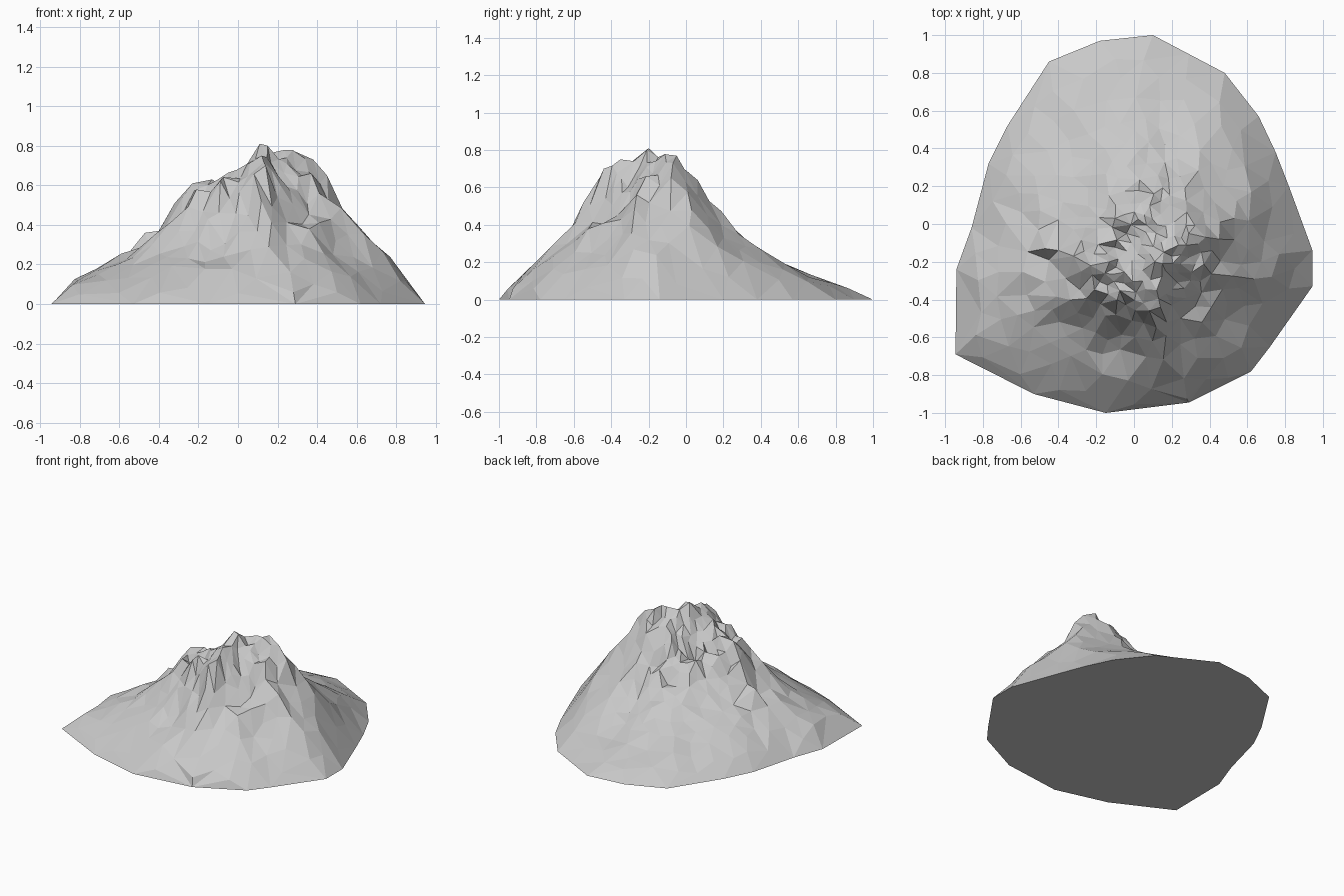
import bpy, bmesh, math, random
from mathutils import Vector, noise
from mathutils.geometry import delaunay_2d_cdt

old = bpy.data.objects.get("Cube")
if old:
    bpy.data.objects.remove(old, do_unlink=True)
random.seed(7)

# Foot of the mountain, counter-clockwise
OUTLINE = [Vector(p) for p in (
    (.1, 1), (-.18, .97), (-.45, .86), (-.67, .52), (-.77, .32), (-.86, -.02),
    (-.94, -.24), (-.945, -.69), (-.53, -.9), (-.15, -1), (.29, -.945),
    (.62, -.78), (.72, -.65), (.945, -.33), (.945, -.14), (.82, .2),
    (.75, .38), (.66, .57), (.48, .8), (.29, .9))]
SUMMIT = Vector((.12, -.22))

# Slope profiles every 30 degrees from +x, in hundredths, at these fractions
STEPS = (0, .1, .2, .3, .4, .55, .75, .9, 1)
SLOPES = (
    (72, 68, 65, 55, 41, 26, 10), (74, 74, 76, 71, 52, 30, 11),
    (75, 74, 66, 50, 34, 20, 8), (70, 62, 45, 34, 23, 12, 6),
    (66, 50, 46, 36, 24, 13, 6), (66, 54, 52, 42, 28, 18, 10),
    (67, 62, 58, 51, 31, 19, 12), (68, 62, 56, 42, 26, 16, 9),
    (74, 69, 56, 40, 26, 19, 8), (77, 74, 70, 52, 34, 24, 11),
    (72, 65, 55, 42, 34, 22, 11), (70, 61, 52, 42, 33, 20, 8))

# Crags and notches that break the skyline
CRAGS = ((.11, -.2, .81), (.15, -.21, .8), (.2, -.17, .72), (.29, -.05, .77),
         (.38, -.07, .73), (.14, -.44, .7), (.12, -.35, .75), (-.23, -.22, .61),
         (-.13, -.2, .63), (-.32, -.17, .51), (-.47, -.13, .36), (-.4, -.14, .37),
         (-.45, -.19, .28), (-.1, .03, .53), (-.04, -.05, .46), (.45, -.08, .65),
         (.2, -.43, .54), (.23, -.31, .6), (.41, -.44, .41), (.36, -.52, .38))
# Steep bank along the front foot
BANK = ((0, -.955, .055), (.28, -.925, .06), (.5, -.815, .06))


def reach(direction):
    """Distance from the summit to the outline."""
    best = 1.0
    for a, b in zip(OUTLINE, OUTLINE[1:] + OUTLINE[:1]):
        edge, start = b - a, a - SUMMIT
        den = direction.cross(edge)
        if abs(den) > 1e-9:
            t, s = start.cross(edge) / den, start.cross(direction) / den
            if t > 0 and -1e-6 <= s <= 1 + 1e-6:
                best = t
    return best


def fraction(p):
    d = p - SUMMIT
    return d.length / reach(d.normalized()) if d.length > 1e-6 else 0


def profile(row, f):
    z = (80,) + SLOPES[row % len(SLOPES)] + (0,)
    for i in range(len(STEPS) - 1):
        if f <= STEPS[i + 1]:
            t = (f - STEPS[i]) / (STEPS[i + 1] - STEPS[i])
            return (z[i] + (z[i + 1] - z[i]) * t) / 100
    return 0


def height(p):
    """Blend the two nearest slope profiles, then carve gullies and chips."""
    f, d = fraction(p), p - SUMMIT
    turn = (math.atan2(d.y, d.x) % math.tau) / math.tau * len(SLOPES)
    row, t = int(turn), turn % 1
    t = t * t * (3 - 2 * t)
    z = profile(row, f) * (1 - t) + profile(row + 1, f) * t
    rough = max(0, 1 - f) * min(1, f * 4)
    if d.y > abs(d.x) * .6 and f > .4:
        rough *= .5
    ray = d.normalized() * 4.5
    gully = noise.noise(Vector((ray.x, ray.y, f * 2)))
    return max(.01, z + rough * (.06 * gully + random.uniform(-.06, .055)))


# Scatter points, dense on the crags and sparse on the skirt
points = [(p, 0) for p in OUTLINE]
points += [(Vector(c[:2]), c[2]) for c in CRAGS + BANK]
for _ in range(9000):
    p = Vector((random.uniform(-.95, .95), random.uniform(-1, 1)))
    f = fraction(p)
    gap = .038 + .11 * max(0, f - .22)
    if f < .95 and all((p - q).length > gap for q, z in points):
        points.append((p, height(p)))

# Join the scattered points into facets
count = len(OUTLINE)
rim = [(i, (i + 1) % count) for i in range(count)]
flat, _, tris, origin, _, _ = delaunay_2d_cdt([p for p, z in points], rim, [], 1, 1e-5)
bm = bmesh.new()
verts = [bm.verts.new((p.x, p.y, points[o[0]][1])) for p, o in zip(flat, origin)]
for tri in tris:
    bm.faces.new([verts[i] for i in tri])

# Flat underside
bmesh.ops.contextual_create(bm, geom=[e for e in bm.edges if e.is_boundary])
bmesh.ops.recalc_face_normals(bm, faces=bm.faces)
mesh = bpy.data.meshes.new("mountain")
bm.to_mesh(mesh)
bm.free()
mountain = bpy.data.objects.new("mountain", mesh)
bpy.context.collection.objects.link(mountain)

# Bare rock
rock = bpy.data.materials.new("grey_rock")
rock.use_nodes = True
color = (.58, .58, .58, 1)
rock.diffuse_color = color
rock.node_tree.nodes["Principled BSDF"].inputs["Base Color"].default_value = color
mesh.materials.append(rock)
